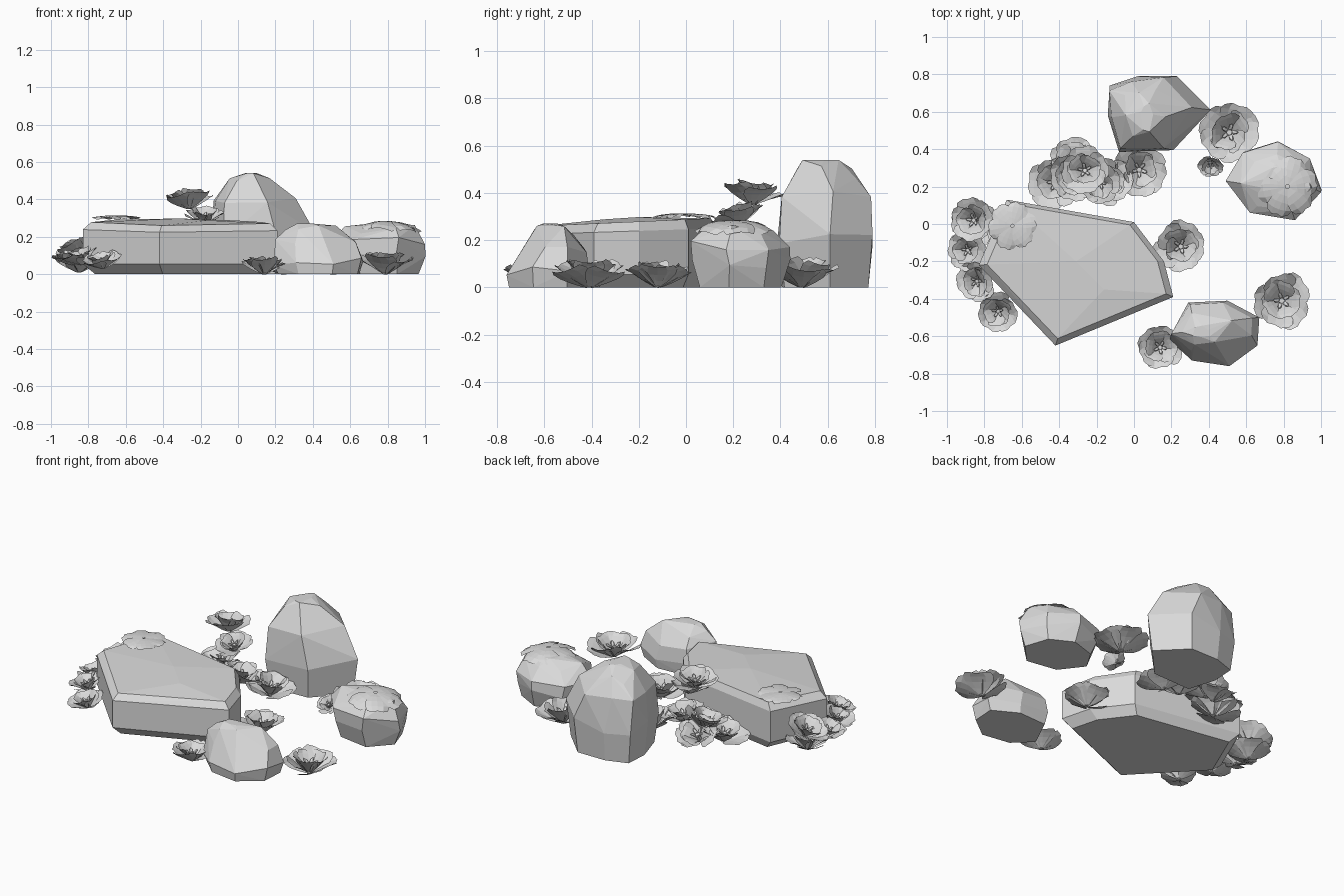
import bpy, bmesh, math, random
from mathutils import Vector, Matrix

random.seed(11)
if "Cube" in bpy.data.objects:
    bpy.data.objects.remove(bpy.data.objects["Cube"], do_unlink=True)

GREY = (0.7, 0.7, 0.7, 1)
stone_grey = bpy.data.materials.new("stone_grey")
stone_grey.use_nodes = True
stone_grey.diffuse_color = GREY
stone_grey.node_tree.nodes["Principled BSDF"].inputs["Base Color"].default_value = GREY


def finish(name, bm):
    mesh = bpy.data.meshes.new(name)
    bm.to_mesh(mesh)
    bm.free()
    mesh.materials.append(stone_grey)
    obj = bpy.data.objects.new(name, mesh)
    bpy.context.collection.objects.link(obj)
    return obj


def rock(name, outline, rings, jitter=0.02, slope=0.0, extra=()):
    """Convex faceted stone: rings are (z, scale_x, scale_y, shift_x, shift_y)."""
    bm = bmesh.new()
    cx = sum(p[0] for p in outline) / len(outline)
    cy = sum(p[1] for p in outline) / len(outline)
    top = rings[-1][0]
    for z, sx, sy, dx, dy in rings:
        wob = 0 if z == 0 or sx == 1 else jitter
        lift = 0 if z in (0, top) else jitter * 1.6
        for x, y in outline:
            px = cx + (x - cx) * sx + dx + random.uniform(-wob, wob)
            py = cy + (y - cy) * sy + dy + random.uniform(-wob, wob)
            pz = min(top, z + random.uniform(-lift, lift))
            bm.verts.new((px, py, pz + slope * (py - cy) * (z / top) ** 2))
    for p in extra:
        bm.verts.new(p)
    res = bmesh.ops.convex_hull(bm, input=bm.verts[:])
    junk = set(res["geom_interior"]) | set(res["geom_unused"])
    bmesh.ops.delete(bm, geom=[g for g in junk if isinstance(g, bmesh.types.BMVert)],
                     context='VERTS')
    bmesh.ops.dissolve_limit(bm, angle_limit=math.radians(2),
                             verts=bm.verts[:], edges=bm.edges[:])
    bmesh.ops.recalc_face_normals(bm, faces=bm.faces[:])
    return finish(name, bm)


def add_petal(bm, matrix, length, width, height, cup, droop=0.0):
    """Broad petal with a notched tip along +x; cup raises its sides."""
    steps, half = 4, 2
    grid = []
    for i in range(steps + 1):
        t = i / steps
        row = []
        for j in range(-half, half + 1):
            s = j / half
            r = length * (0.06 + 0.94 * t) * (1 - 0.16 * s * s * t)
            if i == steps and j == 0:
                r *= 0.92
            w = width * (0.12 + 0.88 * math.sin(t * 2.2)) * s
            z = height * math.sin(1.3 * t) + cup * length * s * s * t
            row.append(bm.verts.new(matrix @ Vector((r, w, z - droop * t * t))))
        grid.append(row)
    for a, b in zip(grid, grid[1:]):
        for k in range(2 * half):
            bm.faces.new((a[k], b[k], b[k + 1], a[k + 1]))


def flower(name, x, y, z, radius, tilt=0.0, heading=0.0):
    """Open blossom: two petal whorls, stamens and a small heart."""
    bm = bmesh.new()
    place = (Matrix.Translation((x, y, z)) @ Matrix.Rotation(heading, 4, 'Z')
             @ Matrix.Rotation(tilt, 4, 'Y')
             @ Matrix.Rotation(random.uniform(0, 6), 4, 'Z'))
    whorls = [(1.0, 0.6, 0.52, 0), (0.68, 0.44, 0.68, 0.5)]
    for size, width, height, offset in whorls:
        for k in range(5):
            turn = Matrix.Rotation((k + offset) * math.tau / 5, 4, 'Z')
            wave = Matrix.Rotation(random.uniform(-0.15, 0.1), 4, 'Y')
            twist = Matrix.Rotation(random.uniform(-0.2, 0.2), 4, 'X')
            add_petal(bm, place @ turn @ wave @ twist, radius * size,
                      radius * width, radius * height, 0.09)
    for k in range(5):
        stem = (place @ Matrix.Rotation(k * math.tau / 5, 4, 'Z')
                @ Matrix.Translation((radius * 0.18, 0, radius * 0.42))
                @ Matrix.Rotation(0.9, 4, 'Y')
                @ Matrix.Diagonal((0.4, 0.6, 1.2, 1)))
        bmesh.ops.create_icosphere(bm, subdivisions=1, radius=radius * 0.13, matrix=stem)
    bmesh.ops.create_cone(bm, segments=6, radius1=radius * 0.12, radius2=radius * 0.1,
                          depth=radius * 0.36, cap_ends=True,
                          matrix=place @ Matrix.Translation((0, 0, radius * 0.19)))
    return finish(name, bm)


def draped_blossom(name, x, y, z, radius, droop, tilt):
    """Blossom lying over a stone, petals drooping outward."""
    bm = bmesh.new()
    place = Matrix.Translation((x, y, z)) @ Matrix.Rotation(tilt, 4, 'Y')
    for k in range(6):
        turn = Matrix.Rotation(k * math.tau / 6 + 0.2, 4, 'Z')
        twist = Matrix.Rotation(random.uniform(-0.12, 0.12), 4, 'X')
        add_petal(bm, place @ turn @ twist, radius, radius * 0.42, 0.0, -0.06, droop)
    return finish(name, bm)


# Large flat slab with chamfered rims
rock("flat_slab",
     [(-0.42, -0.65), (0.21, -0.39), (0.16, -0.2), (0.0, 0.01),
      (-0.34, 0.075), (-0.68, 0.13), (-0.83, -0.22)],
     [(0, 0.88, 0.88, 0, 0), (0.055, 1, 1, 0, 0),
      (0.24, 1, 1, 0, 0), (0.28, 0.92, 0.92, 0, 0)],
     jitter=0, slope=0.045, extra=[(-0.31, -0.2, 0.298), (-0.16, -0.35, 0.288)])

# Tall stone at the back
rock("tall_stone",
     [(-0.08, 0.385), (0.21, 0.395), (0.41, 0.61), (0.23, 0.79),
      (0.02, 0.79), (-0.13, 0.74), (-0.14, 0.58)],
     [(0, 0.9, 0.9, 0, 0), (0.2, 1, 1, 0, 0), (0.4, 0.78, 0.88, -0.03, 0),
      (0.49, 0.42, 0.62, -0.03, -0.02), (0.54, 0.1, 0.34, -0.02, -0.04)],
     jitter=0.018)

# Low stone on the left side
rock("side_stone",
     [(0.49, 0.23), (0.62, 0.06), (0.86, 0.02), (1.0, 0.17),
      (0.94, 0.35), (0.77, 0.44), (0.58, 0.38)],
     [(0, 0.82, 0.82, 0.01, 0), (0.1, 0.96, 0.96, 0, 0), (0.18, 1, 1, 0, 0),
      (0.24, 0.72, 0.74, 0.01, 0), (0.27, 0.3, 0.35, 0.03, 0)], jitter=0.015)

# Low stone at the front
rock("front_stone",
     [(0.19, -0.62), (0.31, -0.73), (0.51, -0.76), (0.66, -0.65),
      (0.67, -0.5), (0.5, -0.41), (0.29, -0.42)],
     [(0, 0.9, 0.94, 0, 0), (0.07, 1, 1, 0, 0), (0.17, 0.9, 0.78, -0.02, 0.025),
      (0.24, 0.58, 0.46, -0.05, 0.02), (0.27, 0.2, 0.2, -0.09, 0.01)], jitter=0.015)

# Blossoms on the ground: x, y, base height, radius, tilt, heading
ground = [(0.51, 0.49, 0, 0.16, 0, 0), (0.25, -0.12, 0, 0.14, 0, 0),
          (0.79, -0.41, 0, 0.155, 0, 0), (0.14, -0.66, 0, 0.125, 0, 0),
          (0.02, 0.29, 0.02, 0.145, 0.15, 0)]
for i, spec in enumerate(ground):
    flower(f"ground_blossom_{i + 1}", *spec)
flower("small_bud", 0.41, 0.33, 0.03, 0.07, 0.6, -math.pi / 2)

# Stacked blossoms behind the slab
stack = [(-0.41, 0.22, 0.03, 0.145, -0.2, 0), (-0.31, 0.27, 0.1, 0.14, -0.2, 1),
         (-0.18, 0.23, 0.27, 0.11, 0.3, -math.pi / 2), (-0.26, 0.28, 0.35, 0.13, 0.15, 2),
         (-0.15, 0.22, 0.08, 0.135, 0.2, 1), (-0.32, 0.32, 0.05, 0.13, 0.5, math.pi / 2)]
for i, spec in enumerate(stack):
    flower(f"stacked_blossom_{i + 1}", *spec)

# Blossoms along the slab's outer end
edge = [(-0.84, 0.02, 0.1, 0.125, -0.4, 0), (-0.88, -0.14, 0.05, 0.11, -0.25, 0),
        (-0.83, -0.3, 0.05, 0.11, -0.3, 0.5), (-0.72, -0.46, 0.03, 0.11, -0.25, 0.8),
        (-0.85, 0.0, 0.01, 0.13, 0, 0)]
for i, spec in enumerate(edge):
    flower(f"edge_blossom_{i + 1}", *spec)

# Blossoms draped over the stones
draped_blossom("slab_draped_blossom", -0.65, -0.01, 0.313, 0.135, 0.01, 0.0)
draped_blossom("side_draped_blossom", 0.82, 0.2, 0.283, 0.17, 0.04, 0.06)
